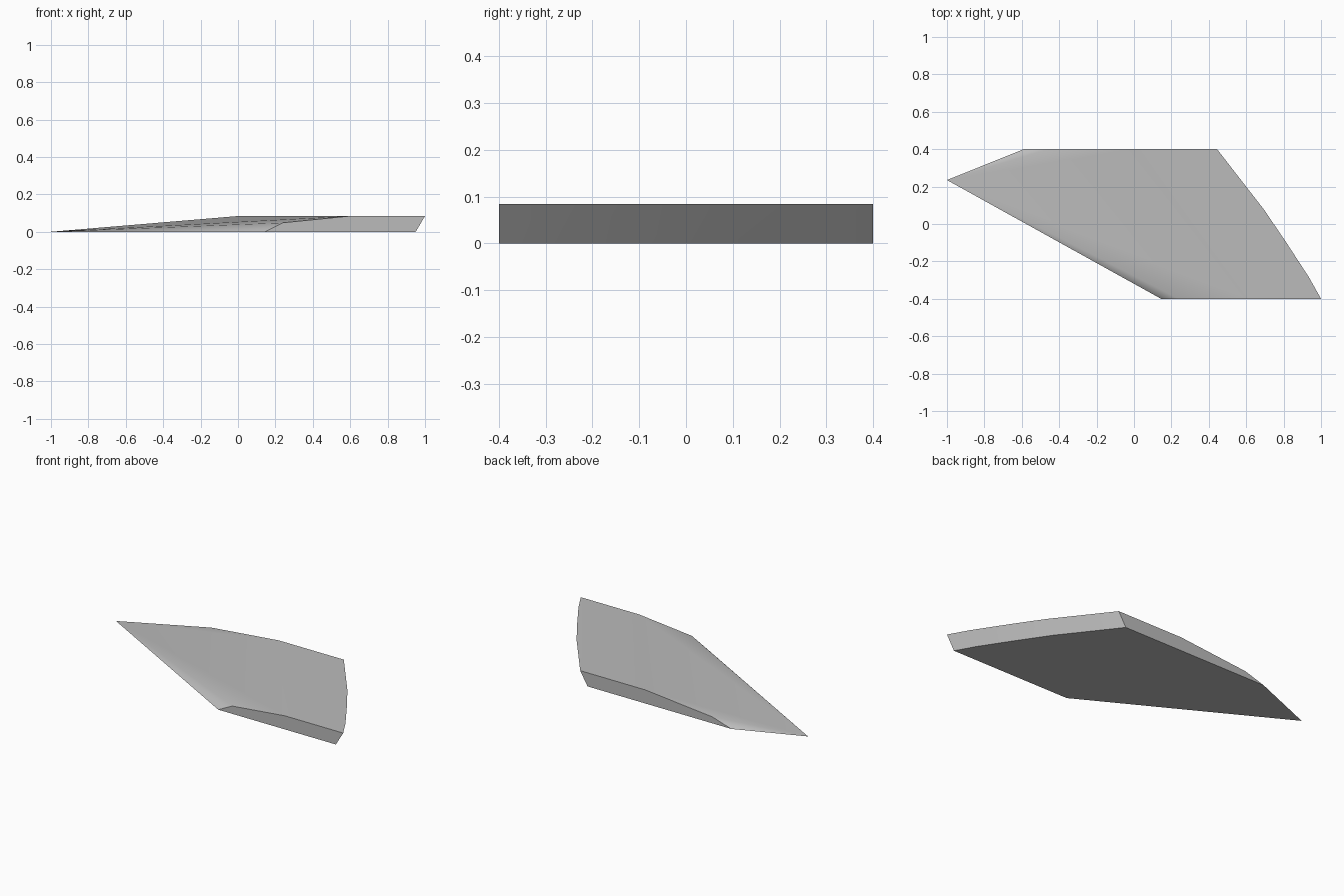
import bpy, bmesh, math

cube = bpy.data.objects.get("Cube")
if cube:
    bpy.data.objects.remove(cube, do_unlink=True)

HEIGHT = 0.084
HALF = 0.4
UNDERCUT = 0.05


def make_material(name, color):
    mat = bpy.data.materials.new(name)
    mat.use_nodes = True
    mat.diffuse_color = color
    mat.node_tree.nodes["Principled BSDF"].inputs["Base Color"].default_value = color
    return mat


grey = make_material("plain grey", (0.5, 0.5, 0.5, 1))

bm = bmesh.new()
tip = bm.verts.new((-1, 0.235, 0))


def rail(y, points):
    return [bm.verts.new((x, y, z)) for x, z in points]


# Side rails: each rises from the ground to the flat top
front = rail(-HALF, [(0.145, 0), (0.24, 0.048), (0.6, HEIGHT)])
back = rail(HALF, [(-0.59, 0), (-0.46, 0.04), (0, HEIGHT)])

# Curved end, leaning outward from the ground
curve = [(1, -HALF), (0.936, -0.286), (0.815, -0.1), (0.695, 0.077), (0.444, HALF)]
end_top = [bm.verts.new((x, y, HEIGHT)) for x, y in curve]
end_low = [bm.verts.new((x - UNDERCUT, y, 0)) for x, y in curve]

# Facets fanning out from the tip
ridge = front + back[::-1]
for a, b in zip(ridge, ridge[1:]):
    bm.faces.new((tip, a, b))

# Flat top, underside and upright sides
bm.faces.new([front[-1]] + end_top + [back[-1]])
bm.faces.new([tip, front[0]] + end_low + [back[0]])
bm.faces.new(front + [end_top[0], end_low[0]])
bm.faces.new(back + [end_top[-1], end_low[-1]])
for i in range(len(curve) - 1):
    bm.faces.new((end_low[i], end_low[i + 1], end_top[i + 1], end_top[i]))

bmesh.ops.recalc_face_normals(bm, faces=bm.faces[:])
mesh = bpy.data.meshes.new("pointed_wedge")
bm.to_mesh(mesh)
bm.free()
mesh.materials.append(grey)

wedge = bpy.data.objects.new("pointed_wedge", mesh)
bpy.context.collection.objects.link(wedge)
bpy.ops.object.select_all(action='DESELECT')
wedge.select_set(True)
bpy.context.view_layer.objects.active = wedge
bpy.ops.object.shade_smooth_by_angle(angle=math.radians(50))
